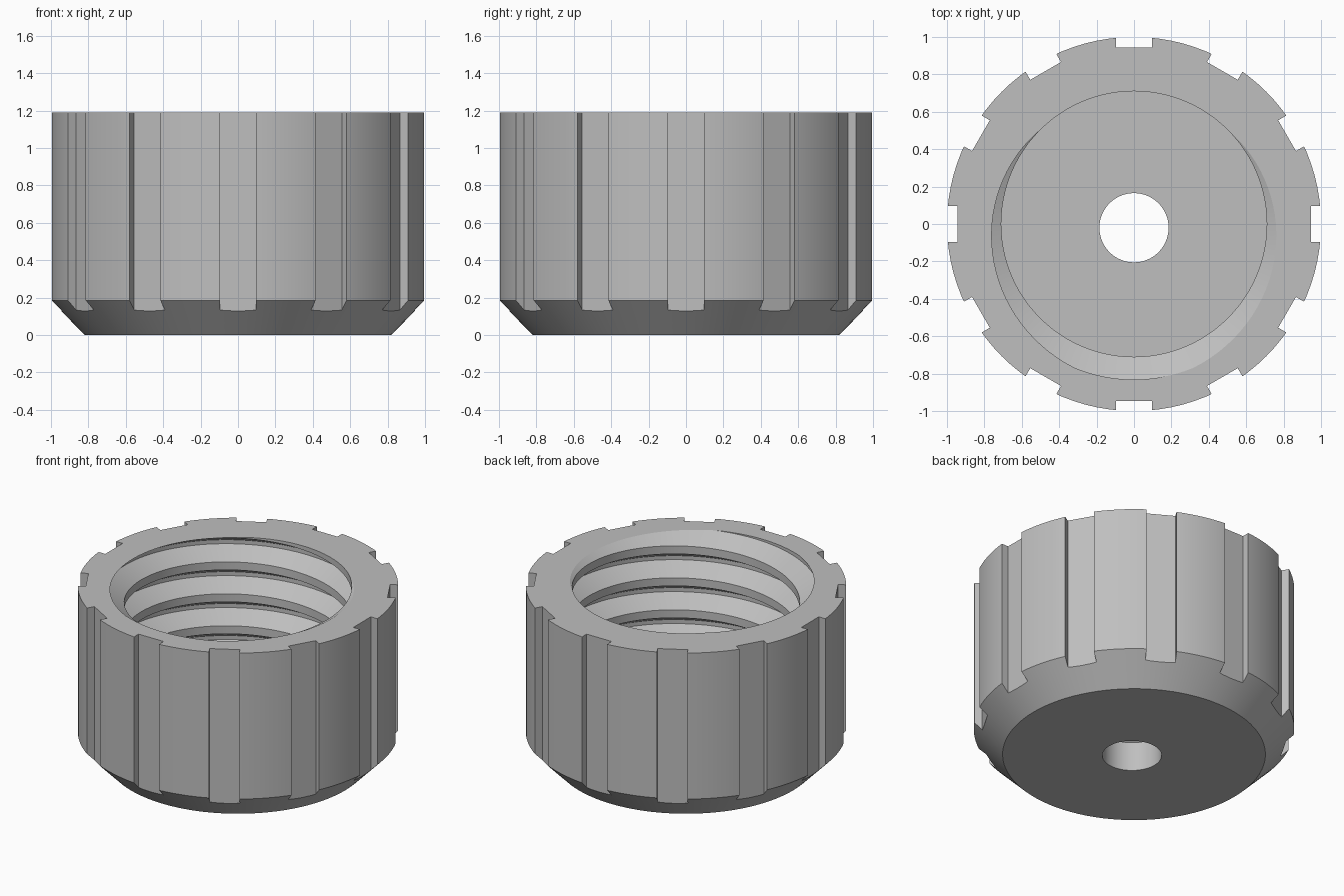
import bpy, bmesh, math
from mathutils import Matrix

cube = bpy.data.objects.get("Cube")
if cube:
    bpy.data.objects.remove(cube, do_unlink=True)

HEIGHT, FLOOR = 1.19, 0.2
SEGMENTS = 96
PITCH, MINOR, MAJOR = 0.22, 0.71, 0.832

grey = bpy.data.materials.new("plain grey")
grey.use_nodes = True
colour = (0.52, 0.52, 0.52, 1)
grey.diffuse_color = colour
grey.node_tree.nodes["Principled BSDF"].inputs["Base Color"].default_value = colour


def make_object(name, bm):
    bmesh.ops.recalc_face_normals(bm, faces=bm.faces)
    mesh = bpy.data.meshes.new(name)
    bm.to_mesh(mesh)
    bm.free()
    mesh.materials.append(grey)
    obj = bpy.data.objects.new(name, mesh)
    bpy.context.collection.objects.link(obj)
    return obj


def lathe(name, profile, steps, centre=(0, 0, 0)):
    """Spin a closed (radius, z) outline into a solid with flat ends."""
    bm = bmesh.new()
    rings = []
    for r, z in profile:
        rings.append([bm.verts.new((centre[0] + r * math.cos(math.tau * i / steps),
                                    centre[1] + r * math.sin(math.tau * i / steps), z))
                      for i in range(steps)])
    for a, b in zip(rings, rings[1:]):
        for i in range(steps):
            j = (i + 1) % steps
            bm.faces.new((a[i], a[j], b[j], b[i]))
    bm.faces.new(rings[0])
    bm.faces.new(rings[-1])
    return make_object(name, bm)


def grip_cutter():
    """Twelve blocks that cut the grip grooves."""
    bm = bmesh.new()
    for i in range(12):
        place = (Matrix.Rotation(math.tau * i / 12, 4, "Z")
                 @ Matrix.Translation((1.045, 0, 0.7))
                 @ Matrix.Diagonal((0.2, 0.19, 1.6, 1)))
        bmesh.ops.create_cube(bm, size=1, matrix=place)
    return make_object("grip_cutter", bm)


def thread_cutter():
    """Solid right-handed screw; its groove meets the rim at the front."""
    bm = bmesh.new()
    # One pitch of the thread: root flat, flank, crest flat, flank
    section = [(-1 / 16, MAJOR), (1 / 16, MAJOR), (3 / 8, MINOR),
               (5 / 8, MINOR), (15 / 16, MAJOR)]
    turns = 10
    start = HEIGHT - 7 * PITCH
    previous = None
    for j in range(SEGMENTS * turns + 1):
        angle = math.tau * j / SEGMENTS - math.pi / 2
        row = [bm.verts.new((r * math.cos(angle), r * math.sin(angle),
                             start + PITCH * (j / SEGMENTS + o)))
               for o, r in section]
        if previous:
            for k in range(4):
                bm.faces.new((previous[k], row[k], row[k + 1], previous[k + 1]))
        previous = row
    bmesh.ops.remove_doubles(bm, verts=bm.verts, dist=1e-5)
    bmesh.ops.triangulate(bm, faces=bm.faces)
    # Trim at the floor and above the rim, then cap both ends
    for z, side in ((FLOOR, -1), (HEIGHT + 0.1, 1)):
        bmesh.ops.bisect_plane(bm, geom=bm.verts[:] + bm.edges[:] + bm.faces[:],
                               dist=1e-6, plane_co=(0, 0, z),
                               plane_no=(0, 0, side), clear_outer=True)
        rim = [e for e in bm.edges if e.is_boundary
               and all(abs(v.co.z - z) < 1e-4 for v in e.verts)]
        bmesh.ops.triangle_fill(bm, edges=rim, use_beauty=True)
    return make_object("thread_cutter", bm)


# Solid cap with a chamfered base
cap = lathe("threaded_cap", [(0.82, 0), (1, 0.185), (1, HEIGHT)], SEGMENTS)

# Cut the grip grooves, the thread and the base hole
cutters = [grip_cutter(), thread_cutter(),
           lathe("hole_cutter", [(0.185, -0.2), (0.185, 0.5)], 64, (0, -0.02, 0))]
for cutter in cutters:
    cutter.hide_render = True
    cut = cap.modifiers.new(cutter.name, "BOOLEAN")
    cut.operation = "DIFFERENCE"
    cut.solver = "EXACT"
    cut.object = cutter

bpy.ops.object.select_all(action="DESELECT")
bpy.context.view_layer.objects.active = cap
cap.select_set(True)
for cutter in cutters:
    bpy.ops.object.modifier_apply(modifier=cutter.name)
    bpy.data.objects.remove(cutter, do_unlink=True)
bpy.ops.object.shade_smooth_by_angle(angle=math.radians(20))
